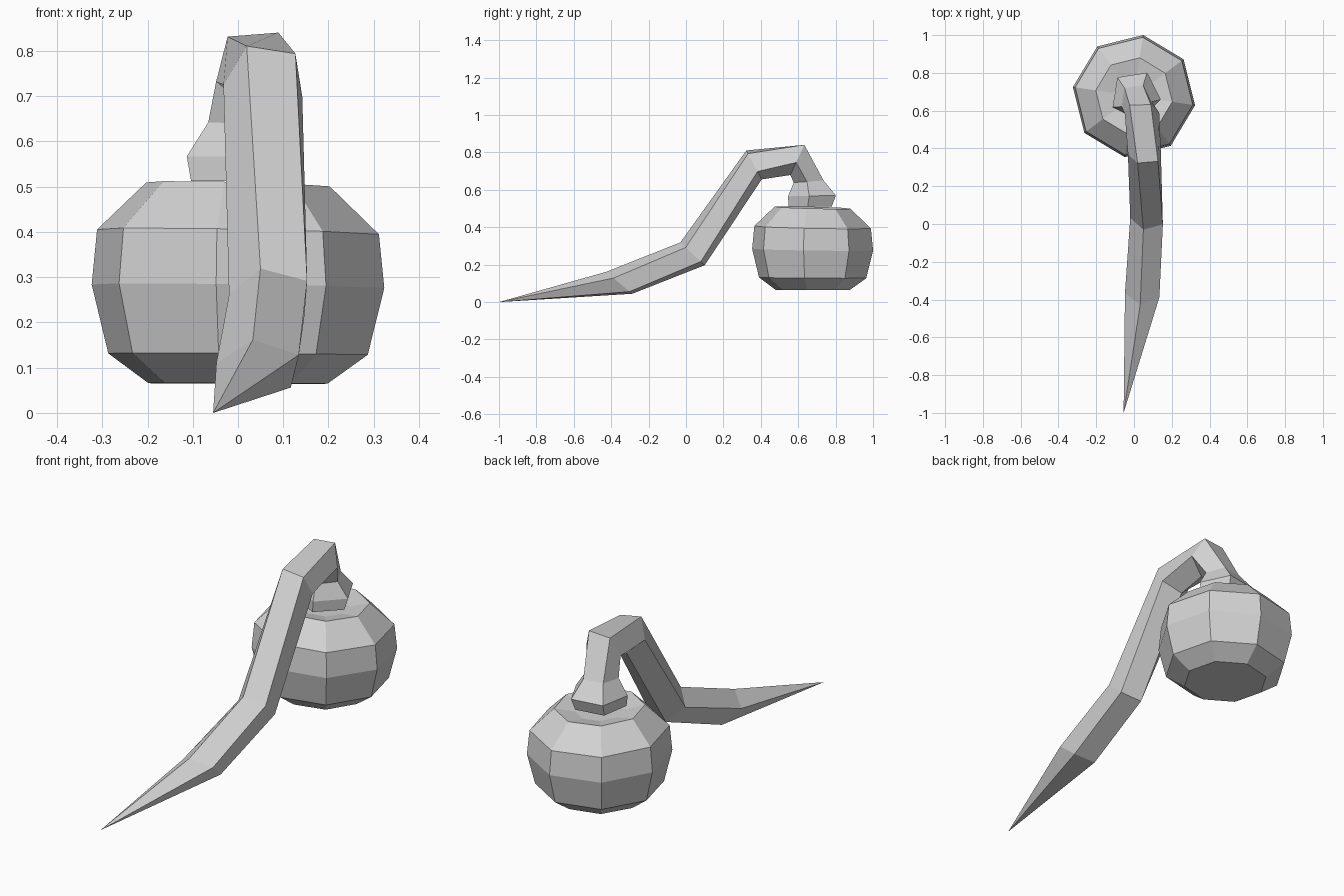
import bpy, bmesh
from math import sin, cos, radians
from mathutils import Vector

cube = bpy.data.objects.get("Cube")
if cube:
    bpy.data.objects.remove(cube)

grey = bpy.data.materials.new("plain_grey")
grey.use_nodes = True
colour = (0.65, 0.65, 0.65, 1)
grey.diffuse_color = colour
grey.node_tree.nodes["Principled BSDF"].inputs["Base Color"].default_value = colour


def loft(name, rings, start_tip=None):
    """Skin a list of point rings; the start closes on a tip or a flat cap."""
    bm = bmesh.new()
    loops = [[bm.verts.new(p) for p in ring] for ring in rings]
    count = len(loops[0])
    for low, high in zip(loops, loops[1:]):
        for i in range(count):
            j = (i + 1) % count
            bm.faces.new((low[i], low[j], high[j], high[i]))
    if start_tip is None:
        bm.faces.new(loops[0])
    else:
        tip = bm.verts.new(start_tip)
        for i in range(count):
            bm.faces.new((tip, loops[0][i], loops[0][(i + 1) % count]))
    bm.faces.new(loops[-1])
    bmesh.ops.recalc_face_normals(bm, faces=bm.faces)
    mesh = bpy.data.meshes.new(name)
    bm.to_mesh(mesh)
    bm.free()
    mesh.materials.append(grey)
    obj = bpy.data.objects.new(name, mesh)
    bpy.context.scene.collection.objects.link(obj)
    return obj


def bulb_ring(radius, height):
    """Eight-sided ring whose top leans slightly."""
    ring = []
    for i in range(8):
        a = radians(45 * i - 8.5)
        x, y = radius * cos(a), radius * sin(a)
        ring.append((x, 0.677 + y, height * (1 - 0.05 * x - 0.05 * y)))
    return ring


def stem_ring(centre, radius, pitch, roll):
    """Five-sided ring; pitch turns it about x, roll spins it in its plane."""
    side = Vector((1, 0, 0))
    up = -Vector((0, cos(radians(pitch)), sin(radians(pitch))))
    angles = [radians(72 * i - 36 + roll) for i in range(5)]
    return [Vector(centre) + radius * (sin(a) * side + cos(a) * up) for a in angles]


# Round gourd body with a dip in its crown
bulb_profile = [(0.2, 0.065), (0.29, 0.13), (0.327, 0.28), (0.315, 0.4),
                (0.205, 0.505), (0.11, 0.485)]
loft("gourd_body", [bulb_ring(r, z) for r, z in bulb_profile])

# Hooked stem: pointed tip, bend, and flared collar above the crown
stem_sections = [
    ((0.048, -0.354, 0.1), 0.097, -40, 27),
    ((0.074, 0.036, 0.257), 0.094, -43, 21),
    ((0.06, 0.362, 0.737), 0.093, -62, 10),
    ((0.04, 0.598, 0.766), 0.096, -115, -5),
    ((0.01, 0.66, 0.645), 0.085, -176, -9),
    ((0.008, 0.68, 0.568), 0.136, -179, -9),
    ((0.006, 0.67, 0.512), 0.123, -180, -9),
]
loft("hooked_stem", [stem_ring(*s) for s in stem_sections], (-0.055, -1, 0))
